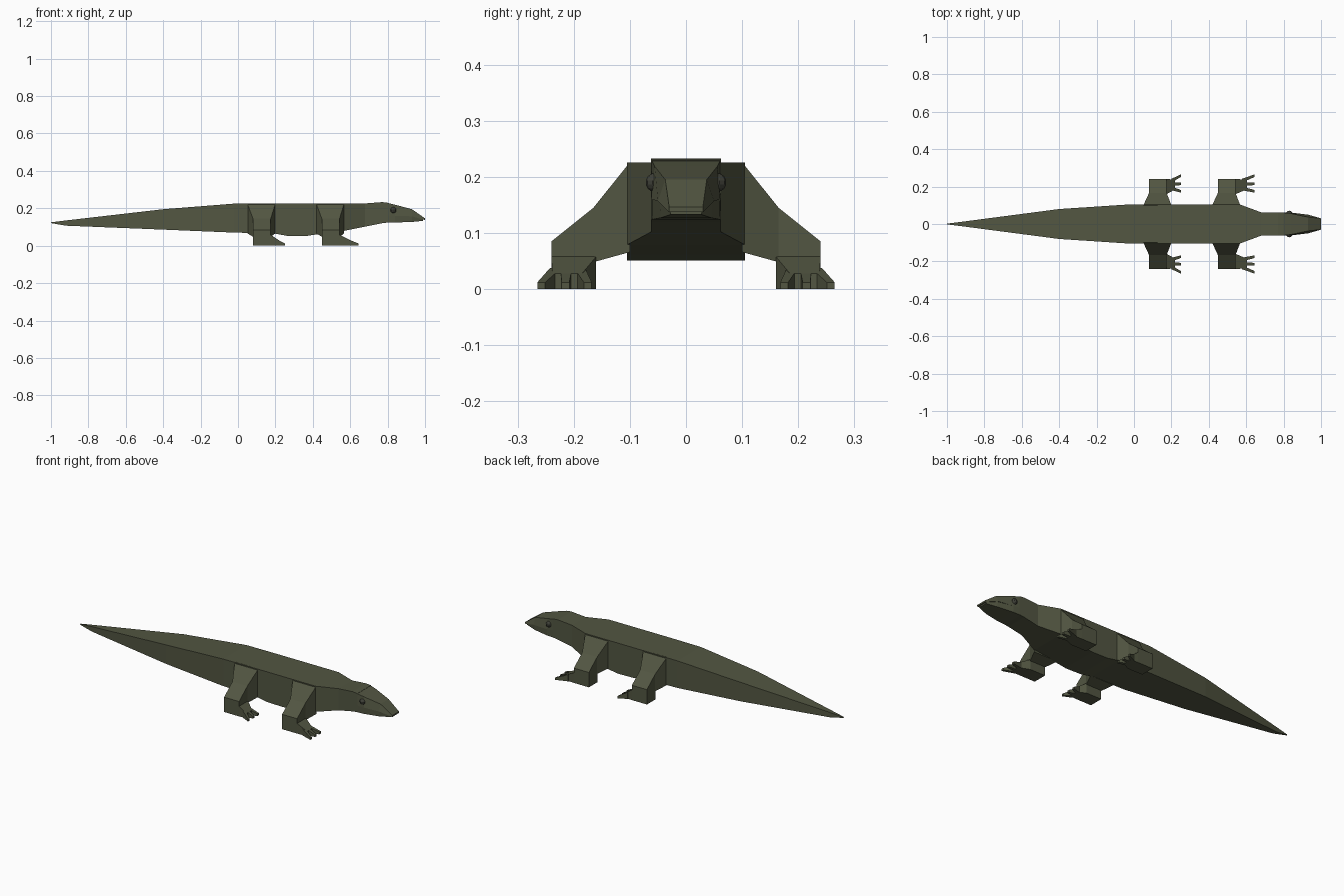
import bpy, bmesh

cube = bpy.data.objects.get("Cube")
if cube:
    bpy.data.objects.remove(cube, do_unlink=True)


def material(name, colour):
    mat = bpy.data.materials.new(name)
    mat.use_nodes = True
    mat.diffuse_color = colour
    mat.node_tree.nodes["Principled BSDF"].inputs["Base Color"].default_value = colour
    return mat


skin = material("olive skin", (0.085, 0.093, 0.054, 1))
eye_mat = material("dark eye", (0.05, 0.052, 0.04, 1))


def finish(name, bm, mat):
    bmesh.ops.recalc_face_normals(bm, faces=bm.faces[:])
    mesh = bpy.data.meshes.new(name)
    bm.to_mesh(mesh)
    bm.free()
    mesh.materials.append(mat)
    obj = bpy.data.objects.new(name, mesh)
    bpy.context.collection.objects.link(obj)
    return obj


def loft(name, rings):
    """Skin a row of four-cornered rings and cap both ends."""
    bm = bmesh.new()
    rows = [[bm.verts.new(p) for p in ring] for ring in rings]
    for a, b in zip(rows, rows[1:]):
        for i in range(4):
            j = (i + 1) % 4
            bm.faces.new((a[i], a[j], b[j], b[i]))
    bm.faces.new(rows[0])
    bm.faces.new(rows[-1])
    return finish(name, bm, skin)


def ring_x(x, y0, y1, z0, z1):
    return [(x, y0, z0), (x, y1, z0), (x, y1, z1), (x, y0, z1)]


def head_ring(x, low, high, z0, z1):
    return [(x, -low, z0), (x, low, z0), (x, high, z1), (x, -high, z1)]


# Tail, trunk and neck: x, half width, bottom, top
stations = [(-1.0, 0.002, 0.121, 0.125), (-0.92, 0.012, 0.107, 0.135),
            (-0.4, 0.08, 0.086, 0.195), (-0.02, 0.105, 0.07, 0.225),
            (0.19, 0.105, 0.066, 0.226), (0.26, 0.105, 0.053, 0.226),
            (0.36, 0.105, 0.051, 0.226), (0.43, 0.105, 0.062, 0.226),
            (0.565, 0.105, 0.079, 0.226), (0.68, 0.062, 0.102, 0.226),
            (0.77, 0.062, 0.12, 0.233), (0.8, 0.062, 0.124, 0.23)]
loft("body_and_tail", [head_ring(x, w, w, b, t) for x, w, b, t in stations])

# Head: upper skull and lower jaw meet along the mouth line
loft("upper_head", [head_ring(0.79, 0.062, 0.062, 0.162, 0.231),
                    head_ring(0.84, 0.061, 0.056, 0.16, 0.219),
                    head_ring(0.93, 0.05, 0.037, 0.157, 0.195),
                    head_ring(1.0, 0.03, 0.03, 0.137, 0.146)])
loft("lower_jaw", [head_ring(0.79, 0.062, 0.062, 0.123, 0.163),
                   head_ring(0.84, 0.06, 0.061, 0.124, 0.161),
                   head_ring(0.93, 0.045, 0.047, 0.127, 0.157),
                   head_ring(0.99, 0.027, 0.029, 0.133, 0.14)])


def limb(label, side, s, x, reach):
    def box(px, y0, y1, z0, z1):
        return ring_x(px, s * y0, s * y1, z0, z1)

    # Sprawling leg, swept outwards from the trunk
    def section(y, x0, x1, z0, z1):
        return [(x + x0, s * y, z0), (x + x1, s * y, z0),
                (x + x1, s * y, z1), (x + x0, s * y, z1)]
    loft(f"{side}_{label}_leg", [section(0.1, -0.03, 0.12, 0.066, 0.226),
                                 section(0.165, 0, 0.095, 0.048, 0.145),
                                 section(0.24, 0, 0.095, 0.045, 0.085)])
    # Heel block tapering into a palm
    loft(f"{side}_{label}_foot", [box(x, 0.16, 0.24, 0, 0.058),
                                  box(x + 0.095, 0.16, 0.24, 0, 0.058),
                                  box(x + 0.095 + reach * 0.6, 0.185, 0.238, 0, 0.028)])
    # Three splayed toes
    root = x + 0.095 + reach * 0.35
    for n, (y, tip) in enumerate([(0.19, 0.175), (0.213, 0.215), (0.232, 0.258)]):
        loft(f"{side}_{label}_toe_{n + 1}",
             [box(root, y - 0.01, y + 0.01, 0, 0.038),
              box(x + 0.095 + reach, tip - 0.007, tip + 0.007, 0, 0.012)])


for side, s in (("left", 1), ("right", -1)):
    limb("hind", side, s, 0.08, 0.075)
    limb("front", side, s, 0.448, 0.101)
    bm = bmesh.new()
    bmesh.ops.create_uvsphere(bm, u_segments=10, v_segments=7, radius=0.017)
    eye = finish(f"{side}_eye", bm, eye_mat)
    eye.location = (0.83, s * 0.055, 0.19)
